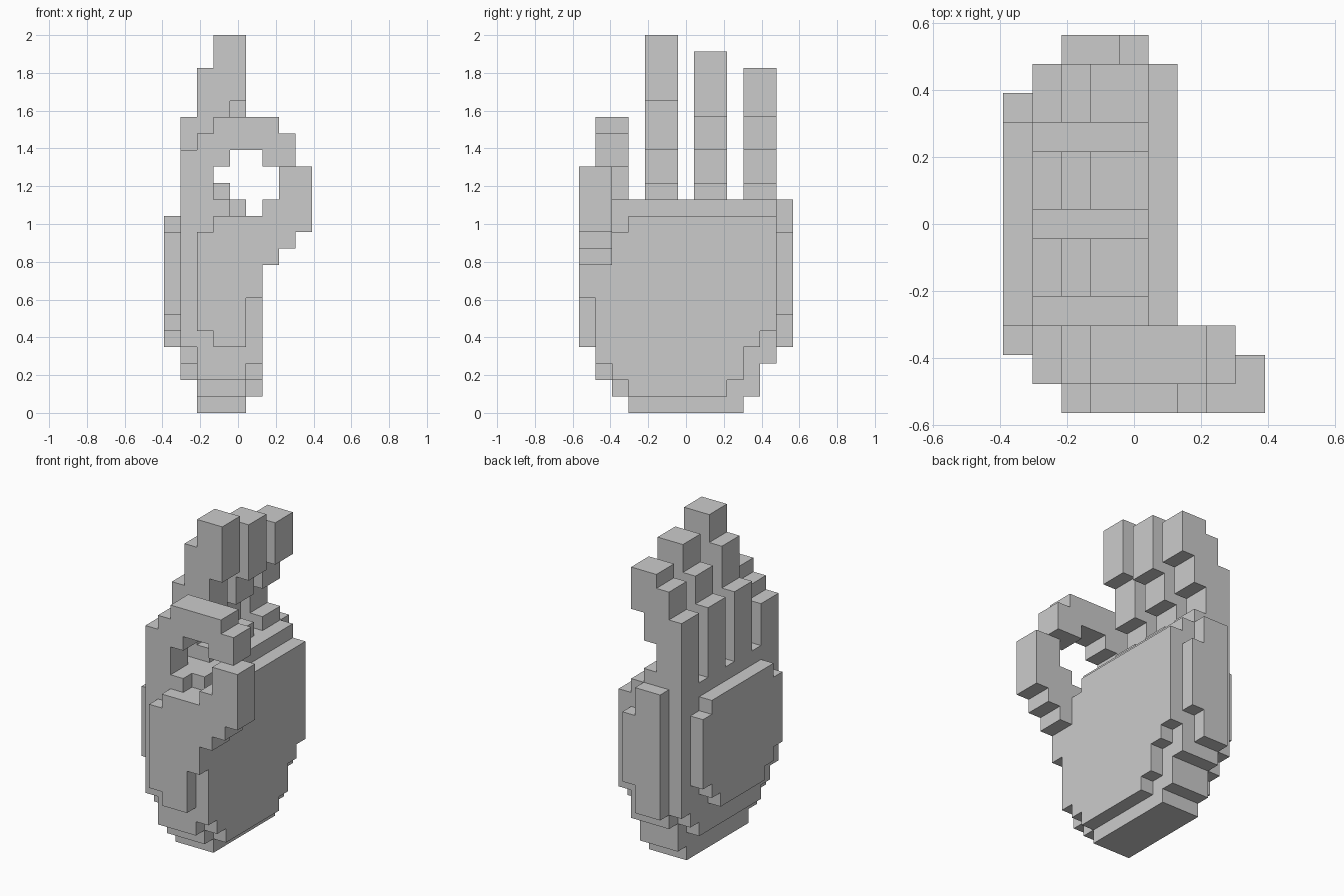
import bpy, bmesh
from mathutils import Vector

if "Cube" in bpy.data.objects:
    bpy.data.objects.remove(bpy.data.objects["Cube"])

V = 2 / 23                      # edge of one cube
ORIGIN = Vector((-4.5, -6.5, 0))
parts, filled = {}, set()


def add(part, *boxes):
    """Fill boxes given as ((x0, x1), (y0, y1), (z0, z1)) in cube units."""
    for xs, ys, zs in boxes:
        for x in range(*xs):
            for y in range(*ys):
                for z in range(*zs):
                    if (x, y, z) not in filled:
                        filled.add((x, y, z))
                        parts.setdefault(part, set()).add((x, y, z))


# Palm: core, knuckle side and inner side, each with stepped lower corners
add("palm_core",
    ((2, 5), (3, 10), (0, 13)), ((2, 5), (2, 11), (1, 13)),
    ((2, 4), (1, 11), (2, 13)), ((4, 5), (1, 2), (2, 12)),
    ((2, 5), (11, 12), (3, 13)))
add("palm_back",
    ((1, 2), (3, 10), (2, 13)), ((1, 2), (2, 11), (3, 13)),
    ((1, 2), (1, 12), (4, 13)))
add("palm_front",
    ((5, 6), (3, 9), (1, 12)), ((5, 6), (9, 10), (2, 12)),
    ((5, 6), (10, 11), (4, 12)), ((5, 6), (11, 12), (5, 12)),
    ((5, 6), (2, 3), (2, 11)), ((5, 6), (1, 2), (3, 11)))

# Raised pads on the back and on the outer edge
add("back_pad",
    ((0, 1), (4, 9), (4, 12)), ((0, 1), (3, 10), (5, 12)),
    ((0, 1), (2, 11), (6, 11)))
add("edge_pad", ((2, 4), (12, 13), (4, 13)), ((4, 5), (12, 13), (6, 11)))

# Thumb: columns along x as (x0, x1, bottom, top)
for x0, x1, lo, hi in [(2, 3, 5, 11), (3, 5, 4, 12), (5, 6, 7, 12),
                       (6, 7, 9, 13), (7, 8, 10, 15), (8, 9, 11, 15)]:
    add("thumb", ((x0, x1), (0, 2), (lo, hi)))

# Index finger curling over to the thumb
for x0, x1, lo, hi in [(1, 2, 13, 16), (2, 3, 13, 17), (3, 4, 15, 18),
                       (4, 6, 16, 18), (6, 7, 15, 18), (7, 8, 15, 17)]:
    add("index_finger", ((x0, x1), (1, 3), (lo, hi)))

# Three raised fingers: start y, back tops, tip underside, tip top
for name, y, back, mid, under, top in [("middle_finger", 4, 18, 21, 19, 23),
                                       ("ring_finger", 7, 18, 20, 18, 22),
                                       ("little_finger", 10, 18, 20, 18, 21)]:
    w = (y, y + 2)
    add(name, ((1, 2), w, (13, back)), ((2, 3), w, (13, mid)),
        ((3, 4), w, (13, 14)), ((3, 4), w, (16, top)),
        ((4, 5), w, (under, top)))

# Skin each part with only its outward faces, then merge flat areas
for name, cells in parts.items():
    bm = bmesh.new()
    for c in sorted(cells):
        for a in range(3):
            for s in (0, 1):
                n = list(c)
                n[a] += 1 if s else -1
                if tuple(n) in filled:
                    continue
                ring = [(0, 0), (1, 0), (1, 1), (0, 1)]
                if not s:
                    ring.reverse()
                verts = []
                for u, v in ring:
                    p = Vector(c)
                    p[a] += s
                    p[(a + 1) % 3] += u
                    p[(a + 2) % 3] += v
                    verts.append(bm.verts.new((p + ORIGIN) * V))
                bm.faces.new(verts)
    bmesh.ops.remove_doubles(bm, verts=bm.verts, dist=0.001)
    bmesh.ops.dissolve_limit(bm, angle_limit=0.01, verts=bm.verts, edges=bm.edges)
    mesh = bpy.data.meshes.new(name)
    bm.to_mesh(mesh)
    bm.free()
    bpy.context.collection.objects.link(bpy.data.objects.new(name, mesh))
